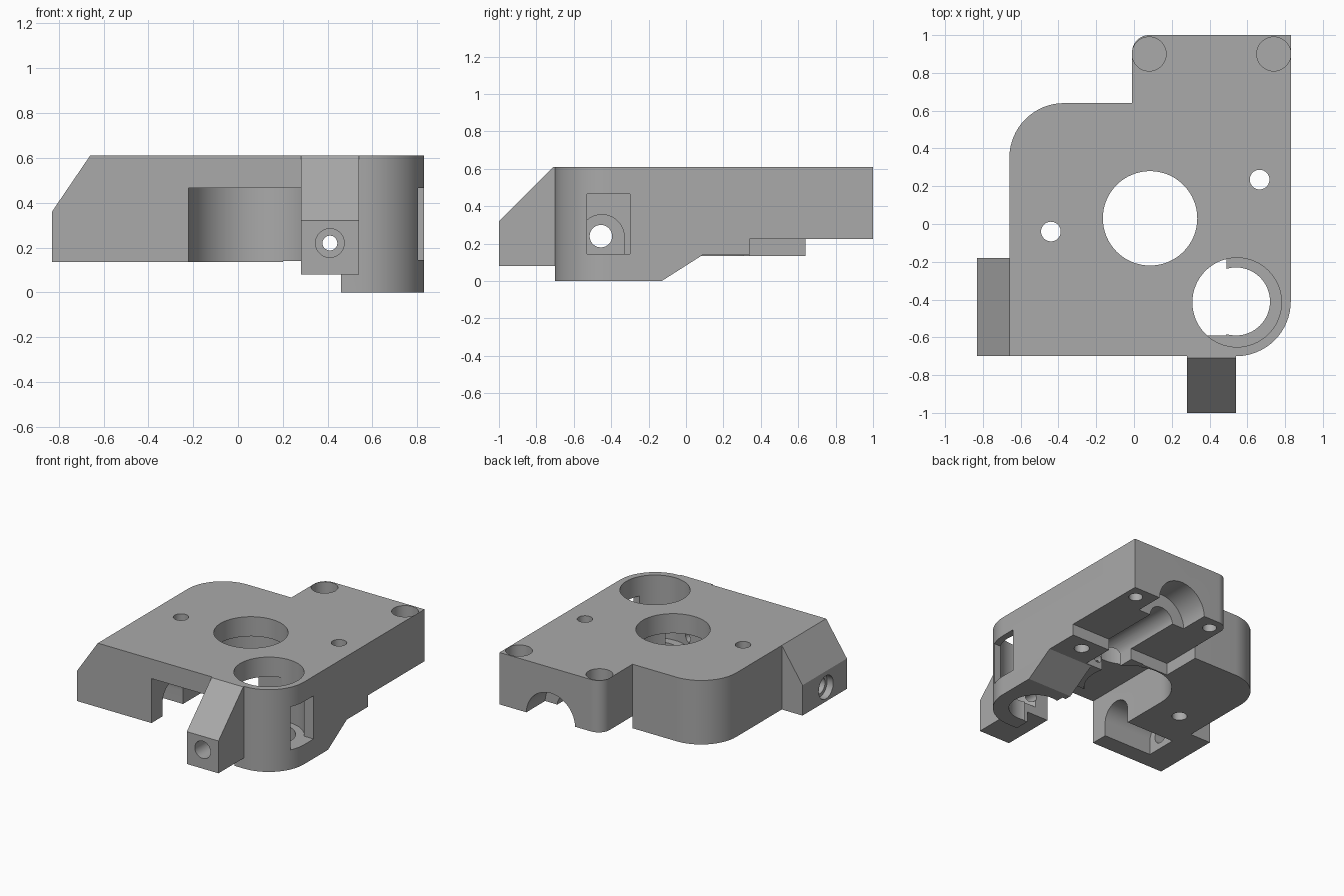
import bpy, bmesh
from math import sin, cos, pi, radians
from mathutils import Matrix

old = bpy.data.objects.get("Cube")
if old:
    bpy.data.objects.remove(old, do_unlink=True)

TOP = 0.61
grey = bpy.data.materials.new("grey plastic")
grey.use_nodes = True
grey.diffuse_color = (0.4, 0.4, 0.4, 1)
grey.node_tree.nodes["Principled BSDF"].inputs["Base Color"].default_value = (0.4, 0.4, 0.4, 1)

# Axis frames: a profile drawn in two axes is extruded along the third
FRAMES = {
    "z": lambda u, v, w: (u, v, w),   # profile (x, y)
    "x": lambda u, v, w: (w, u, v),   # profile (y, z)
    "y": lambda u, v, w: (u, w, v),   # profile (x, z)
}


def prism(name, profile, lo, hi, axis="z"):
    place = FRAMES[axis]
    bm = bmesh.new()
    low = [bm.verts.new(place(u, v, lo)) for u, v in profile]
    high = [bm.verts.new(place(u, v, hi)) for u, v in profile]
    bm.faces.new(low)
    bm.faces.new(high)
    n = len(low)
    for i in range(n):
        j = (i + 1) % n
        bm.faces.new((low[i], low[j], high[j], high[i]))
    bmesh.ops.recalc_face_normals(bm, faces=bm.faces)
    mesh = bpy.data.meshes.new(name)
    bm.to_mesh(mesh)
    bm.free()
    obj = bpy.data.objects.new(name, mesh)
    bpy.context.collection.objects.link(obj)
    return obj


def box(name, x0, x1, y0, y1, z0, z1):
    return prism(name, [(x0, y0), (x1, y0), (x1, y1), (x0, y1)], z0, z1)


def arc(u, v, r, start, end, steps=16):
    angles = [radians(start + (end - start) * i / steps) for i in range(steps + 1)]
    return [(u + r * cos(a), v + r * sin(a)) for a in angles]


def bore(name, u, v, r, lo, hi, axis="z"):
    return prism(name, arc(u, v, r, 0, 360, 64)[:-1], lo, hi, axis)


def arch(name, u, v, r, floor, lo, hi, axis):
    profile = [(u + r, floor)] + arc(u, v, r, 0, 180, 32) + [(u - r, floor)]
    return prism(name, profile, lo, hi, axis)


def combine(target, tool, operation):
    tool.hide_render = True
    mod = target.modifiers.new(tool.name, "BOOLEAN")
    mod.operation = operation
    mod.solver = "EXACT"
    mod.object = tool
    bpy.context.view_layer.objects.active = target
    bpy.ops.object.modifier_apply(modifier=mod.name)
    bpy.data.objects.remove(tool, do_unlink=True)


# Main plate with rounded corners
outline = [(-0.66, -0.70)] + arc(0.54, -0.41, 0.29, -90, 0)
outline += [(0.83, 1.0)] + arc(0.08, 0.91, 0.09, 90, 180)
outline += [(-0.01, 0.64)] + arc(-0.37, 0.35, 0.29, 90, 180)
body = prism("extruder_body", outline, 0, TOP)

# Underside steps and ramp, then the open gear chamber
cuts = [
    box("left_underside", -2, 0.28, -2, 2, -1, 0.135),
    box("middle_underside", 0.2, 0.46, -0.58, 2, -1, 0.14),
    box("arm_underside", 0.2, 0.46, -2, -0.5, -1, 0.08),
    prism("ramp", [(-0.13, 0), (0.09, 0.14), (2, 0.14), (2, -1), (-0.13, -1)], 0.4, 2, "x"),
    box("back_underside", -0.01, 2, 0.34, 2, -1, 0.225),
    bore("gear_chamber", 0.08, 0.03, 0.30, -1, 0.465),
    box("front_opening", -0.22, 0.28, -2, 0.03, -1, 0.465),
    box("bearing_opening", 0.25, 0.49, -0.59, -0.18, -1, 0.465),
]
for c in cuts:
    combine(body, c, "DIFFERENCE")

# Side wing and front arm with sloped tops
wing = prism("side_wing", [(-0.64, 0.135), (-0.64, TOP), (-0.66, TOP), (-0.83, 0.36),
                           (-0.83, 0.135)], -0.70, -0.18, "y")
combine(body, wing, "UNION")
arm = prism("front_arm", [(-0.66, 0.08), (-0.66, TOP), (-0.71, TOP), (-1.0, 0.32),
                          (-1.0, 0.08)], 0.28, 0.54, "x")
combine(body, arm, "UNION")

# Bores, counterbores, channels and the side window
cuts = [
    bore("shaft_hole", 0.085, 0.03, 0.25, 0.3, 1),
    bore("bearing_seat", 0.545, -0.415, 0.236, 0.145, 1),
    bore("bearing_floor_hole", 0.54, -0.41, 0.18, -1, 0.3),
    box("side_window", 0.7, 2, -0.53, -0.30, 0.145, 0.465),
    bore("left_screw_hole", -0.44, -0.04, 0.052, -1, 1),
    bore("right_screw_hole", 0.665, 0.235, 0.052, -1, 1),
    bore("feed_hole", 0.41, 0.22, 0.033, -2, 0.5, "y"),
    bore("feed_counterbore", 0.41, 0.22, 0.064, -2, -0.85, "y"),
    arch("feed_channel", 0.41, 0.22, 0.10, -1, 0.1, 0.9, "y"),
    arch("back_channel", 0.41, 0.22, 0.20, -1, 0.78, 2, "y"),
    arch("spring_slot", -0.45, 0.235, 0.12, -1, -0.62, -0.2, "x"),
    bore("wing_hole", -0.455, 0.24, 0.06, -2, -0.5, "x"),
    bore("wing_counterbore", -0.455, 0.24, 0.085, -2, -0.78, "x"),
]
for x in (0.08, 0.74):
    cuts.append(bore("corner_counterbore", x, 0.9, 0.09, 0.45, 1))
    cuts.append(bore("corner_screw_hole", x, 0.9, 0.048, -1, 0.43))
for c in cuts:
    combine(body, c, "DIFFERENCE")

body.data.materials.clear()
body.data.materials.append(grey)
for p in body.data.polygons:
    p.material_index = 0

bpy.ops.object.select_all(action="DESELECT")
body.select_set(True)
bpy.context.view_layer.objects.active = body
bpy.ops.object.shade_smooth_by_angle(angle=radians(30))
